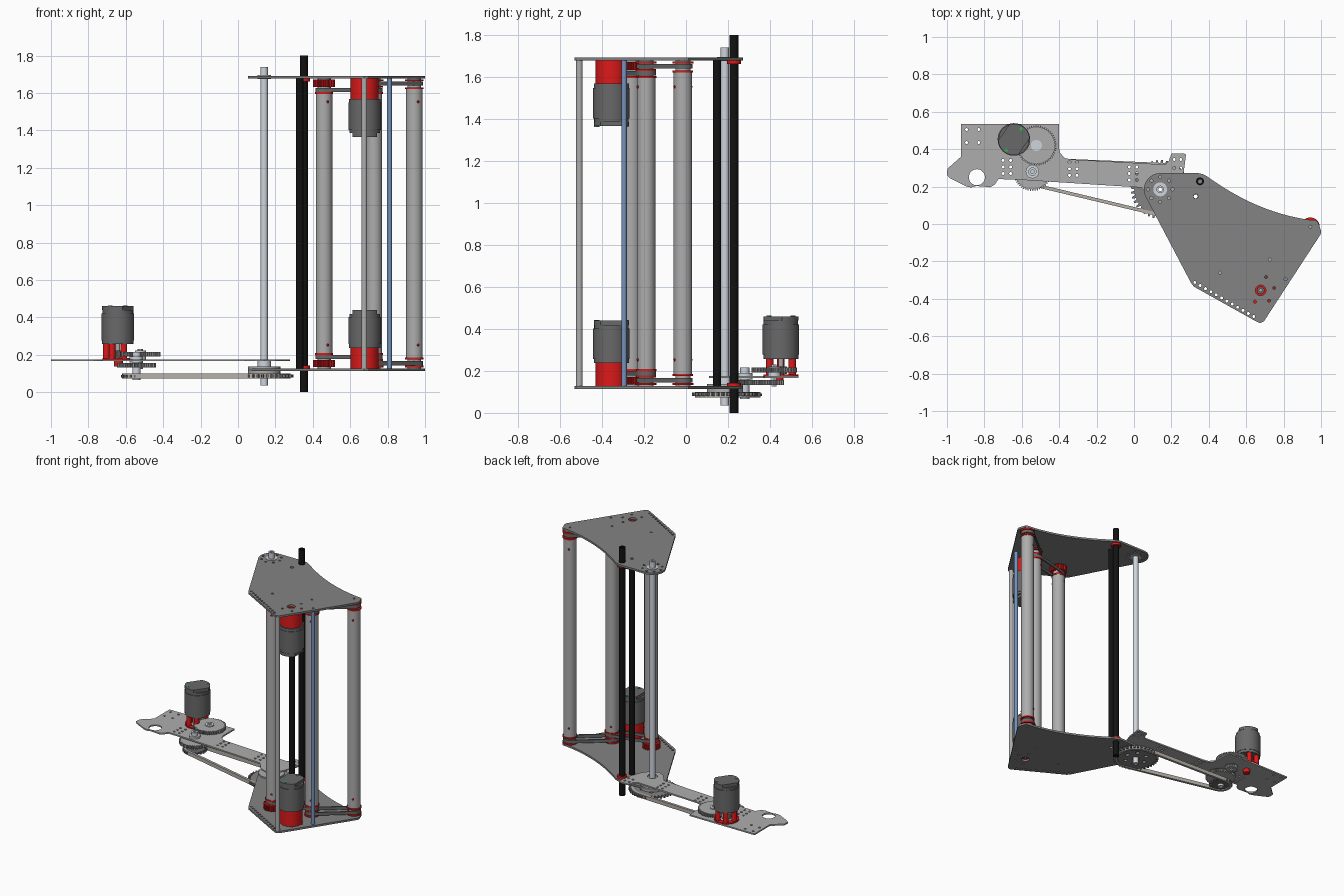
import bpy, bmesh
from math import sin, cos, pi, atan2, acos, hypot, radians
from mathutils import Matrix

if "Cube" in bpy.data.objects:
    bpy.data.objects.remove(bpy.data.objects["Cube"])

MID = 0.9025  # height of the mirror plane between the two roller plates


def material(name, r, g, b):
    m = bpy.data.materials.new(name)
    m.diffuse_color = (r, g, b, 1)
    m.use_nodes = True
    m.node_tree.nodes["Principled BSDF"].inputs["Base Color"].default_value = m.diffuse_color
    return m


RED = material("red", 0.72, 0.01, 0.01)
BLACK = material("black", 0.006, 0.006, 0.006)
BLUE = material("blue", 0.18, 0.29, 0.5)
DARK = material("dark_grey", 0.14, 0.14, 0.14)
PLATE = material("plate_grey", 0.23, 0.23, 0.23)
ALU = material("aluminium", 0.42, 0.42, 0.42)
PALE = material("pale_tube", 0.62, 0.66, 0.72)
BELT = material("chain", 0.46, 0.43, 0.39)
GREEN = material("green", 0.05, 0.4, 0.08)


def arc(x, y, r, a0, a1, n=12):
    return [(x + r * cos(a0 + (a1 - a0) * i / n), y + r * sin(a0 + (a1 - a0) * i / n)) for i in range(n + 1)]


def circle(x, y, r, n=32):
    return arc(x, y, r, 0, 2 * pi, n)[:-1]


def holes(points, r=0.008):
    return [circle(x, y, r, 10) for x, y in points]


def row(a, b, n):
    return [(a[0] + (b[0] - a[0]) * i / (n - 1), a[1] + (b[1] - a[1]) * i / (n - 1)) for i in range(n)]


def teeth(x, y, r, depth, n):
    pts = []
    for i in range(n):
        for f, rr in ((0, r - depth), (0.3, r - depth), (0.5, r), (0.8, r)):
            a = 2 * pi * (i + f) / n
            pts.append((x + rr * cos(a), y + rr * sin(a)))
    return pts


def hull(c1, r1, c2, r2):
    dx, dy = c2[0] - c1[0], c2[1] - c1[1]
    a, b = atan2(dy, dx), acos((r1 - r2) / hypot(dx, dy))
    return arc(*c1, r1, a + b, a + 2 * pi - b, 24) + arc(*c2, r2, a - b, a + b, 24)


def solid(name, loops, z0, z1, mat=None, mirror=False):
    """Extrude flat loops (outlines and holes) from z0 to z1, optionally mirrored to the top plate."""
    cu = bpy.data.curves.new(name, 'CURVE')
    cu.dimensions, cu.fill_mode, cu.extrude = '2D', 'BOTH', (z1 - z0) / 2
    for loop in loops:
        s = cu.splines.new('POLY')
        s.points.add(len(loop) - 1)
        for p, (x, y) in zip(s.points, loop):
            p.co = (x, y, 0, 1)
        s.use_cyclic_u = True
    tmp = bpy.data.objects.new(name + "_tmp", cu)
    bpy.context.collection.objects.link(tmp)
    dg = bpy.context.evaluated_depsgraph_get()
    me = bpy.data.meshes.new_from_object(tmp.evaluated_get(dg))
    bpy.data.objects.remove(tmp)
    bpy.data.curves.remove(cu)
    me.transform(Matrix.Translation((0, 0, (z0 + z1) / 2 - MID)))
    bm = bmesh.new()
    bm.from_mesh(me)
    bmesh.ops.remove_doubles(bm, verts=bm.verts, dist=1e-5)
    bmesh.ops.recalc_face_normals(bm, faces=bm.faces)
    bm.to_mesh(me)
    bm.free()
    me.shade_smooth()
    me.set_sharp_from_angle(angle=radians(30))
    me.materials.clear()
    if mat:
        me.materials.append(mat)
    ob = bpy.data.objects.new(name, me)
    ob.location.z = MID
    bpy.context.collection.objects.link(ob)
    if mirror:
        mod = ob.modifiers.new("mirror", 'MIRROR')
        mod.use_axis = (False, False, True)
        mod.use_mirror_merge = False
    return ob


PIVOT, TUBE_A, TUBE_B = (0.14, 0.185), (0.353, 0.228), (0.33, 0.148)
LEFT, MIDDLE, RIGHT, MOTOR = (0.46, -0.26), (0.727, -0.19), (0.943, -0.015), (0.677, -0.355)
SHAFT1, SHAFT2, DRIVE = (-0.522, 0.42), (-0.543, 0.28), (-0.642, 0.452)

# Top and bottom roller plates
curve = [((1-t)**2 * 0.39 + 2*t*(1-t) * 0.66 + t*t * 0.94, (1-t)**2 * 0.255 + 2*t*(1-t) * 0.06 + t*t * 0.022)
         for t in [i / 14 for i in range(15)]]
outline = (arc(*PIVOT, 0.087, pi / 2, pi * 1.16) + [(0.305, -0.315), (0.32, -0.335), (0.655, -0.522), (0.675, -0.53),
           (0.695, -0.52), (0.998, -0.055), (1.0, -0.035), (0.983, 0.012), (0.97, 0.02)] + curve[::-1]
           + [(0.37, 0.266), (0.345, 0.272)])
spots = row((0.325, -0.312), (0.64, -0.495), 12) + [(0.706, -0.283), (0.749, -0.342), (0.722, -0.41), (0.647, -0.415)]
spots += [LEFT, MIDDLE, RIGHT, (0.81, -0.295)] + circle(*PIVOT, 0.066, 8)
solid("roller_plate", [outline, circle(*MOTOR, 0.028), circle(*TUBE_B, 0.012), circle(*PIVOT, 0.034)] + holes(spots),
      0.113, 0.127, PLATE, True)

# Arm plate
arm = [(-0.925, 0.535), (-0.925, 0.36), (-0.998, 0.295), (-1.0, 0.26), (-0.985, 0.245), (-0.895, 0.2), (-0.87, 0.195),
       (-0.845, 0.203), (-0.8, 0.2), (-0.77, 0.196), (-0.745, 0.21), (-0.725, 0.24), (-0.62, 0.237), (0.04, 0.195),
       (0.09, 0.13), (0.14, 0.11), (0.2, 0.135), (0.235, 0.185), (0.265, 0.27), (0.278, 0.37), (0.27, 0.376),
       (0.2, 0.376), (0.185, 0.335), (0.165, 0.318), (-0.33, 0.345), (-0.37, 0.352), (-0.395, 0.38), (-0.402, 0.41),
       (-0.402, 0.535)]
spots = [(x, y) for x in (-0.895, -0.83) for y in (0.435, 0.505)]
for x0, y0 in ((-0.7, 0.27), (-0.345, 0.26), (-0.025, 0.235)):
    spots += [(x0 + dx, y0 + dy) for dx in (0, 0.04) for dy in (0, 0.035, 0.07)]
spots += [(x, y) for x in (0.215, 0.25) for y in (0.3, 0.345)]
solid("arm_plate", [arm, circle(-0.84, 0.25, 0.043), circle(*PIVOT, 0.034)] + holes(spots), 0.166, 0.176, ALU)

# Vertical tubes and bars
solid("pivot_tube", [circle(*PIVOT, 0.02), circle(*PIVOT, 0.011, 6)], 0.035, 1.74, PALE)
solid("long_black_tube", [circle(*TUBE_A, 0.021), circle(*TUBE_A, 0.011)], 0, 1.8, BLACK)
solid("short_black_tube", [circle(*TUBE_B, 0.019), circle(*TUBE_B, 0.011)], 0.126, 1.679, BLACK)
solid("blue_bar", [circle(0.81, -0.295, 0.013)], 0.126, 1.679, BLUE)
solid("corner_bar", [circle(0.675, -0.508, 0.016)], 0.126, 1.679, ALU)
solid("tube_collar", [circle(*TUBE_A, 0.033), circle(*TUBE_A, 0.02)], 0.127, 0.143, RED, True)
solid("pivot_bearing", [circle(*PIVOT, 0.037), circle(*PIVOT, 0.02)], 0.11, 0.13, PALE, True)

# Rollers with their end flanges, pulleys and set screws
for name, (x, y), z in (("left", LEFT, 0.2), ("middle", MIDDLE, 0.2), ("right", RIGHT, 0.175)):
    solid(name + "_roller", [circle(x, y, 0.044, 40)], z + 0.01, 2 * MID - z - 0.01, ALU)
    solid(name + "_roller_core", [circle(x, y, 0.036)], 0.127, z, ALU, True)
    solid(name + "_roller_flange", [circle(x, y, 0.049)], z, z + 0.01, RED, True)
    me = bpy.data.meshes.new(name + "_roller_screws")
    bm = bmesh.new()
    for zz in (-0.65, 0.65):
        for side in (-1, 1):
            bmesh.ops.create_uvsphere(bm, u_segments=8, v_segments=6, radius=0.007,
                                      matrix=Matrix.Translation((x - side * 0.02, y + side * 0.039, zz)))
    bm.to_mesh(me)
    bm.free()
    me.materials.append(RED)
    screws = bpy.data.objects.new(me.name, me)
    screws.location.z = MID
    bpy.context.collection.objects.link(screws)
solid("left_drive_pulley", [teeth(*LEFT, 0.06, 0.008, 24)], 0.134, 0.172, RED, True)
for name, c in (("middle", MIDDLE), ("right", RIGHT)):
    solid(name + "_lower_flange", [circle(*c, 0.05)], 0.132, 0.142, RED, True)
solid("middle_centre_flange", [circle(*MIDDLE, 0.048)], 0.168, 0.177, RED, True)

# Roller belts
solid("outer_belt", [hull(MIDDLE, 0.046, RIGHT, 0.046), hull(MIDDLE, 0.036, RIGHT, 0.036)], 0.144, 0.166, DARK, True)
solid("inner_belt", [hull(LEFT, 0.046, MIDDLE, 0.046), hull(LEFT, 0.036, MIDDLE, 0.036)], 0.178, 0.199, DARK, True)


# Motors: ribbed body, narrower cap, terminals
def motor(name, c, z, turn, mirror):
    x, y = c
    ends = arc(0, 0, 0.084, -0.9, 0.9) + arc(0, 0, 0.084, pi - 0.9, pi + 0.9)
    cap = [(x + u * cos(turn) - v * sin(turn), y + u * sin(turn) + v * cos(turn)) for u, v in ends]
    solid(name + "_base", [circle(x, y, 0.084, 40)], z, z + 0.02, DARK, mirror)
    solid(name + "_body", [circle(x, y, 0.087, 40)], z + 0.02, z + 0.165, DARK, mirror)
    solid(name + "_neck", [circle(x, y, 0.082, 40)], z + 0.165, z + 0.182, DARK, mirror)
    solid(name + "_cap", [cap], z + 0.182, z + 0.203, DARK, mirror)
    tips = [circle(x + s * 0.07 * cos(turn), y + s * 0.07 * sin(turn), 0.012, 4) for s in (-1, 1)]
    solid(name + "_terminals", tips, z + 0.19, z + 0.206, GREEN, mirror)


motor("roller_motor", MOTOR, 0.237, pi / 2, True)
solid("motor_mount", [circle(*MOTOR, 0.075, 40), circle(*MOTOR, 0.018)], 0.127, 0.237, RED, True)
solid("motor_shaft", [circle(*MOTOR, 0.011, 6)], 0.127, 0.237, ALU, True)
motor("arm_motor", DRIVE, 0.257, radians(55), False)
solid("arm_motor_posts", [circle(*p, 0.018, 16) for p in circle(*DRIVE, 0.062, 6) if p[0] < -0.6], 0.176, 0.257, RED)
solid("arm_motor_ring", [circle(*DRIVE, 0.083), circle(*DRIVE, 0.045)], 0.176, 0.184, RED)
solid("arm_motor_boss", [circle(-0.64, 0.44, 0.024)], 0.138, 0.166, RED)

# Arm gear train
solid("drive_pinion", [teeth(*DRIVE, 0.03, 0.008, 12)], 0.186, 0.222, ALU)
solid("arm_motor_shaft", [circle(*DRIVE, 0.012)], 0.16, 0.257, ALU)
solid("large_gear", [teeth(*SHAFT1, 0.108, 0.01, 54), circle(*SHAFT1, 0.015, 6)], 0.192, 0.215, ALU)
solid("large_gear_hub", [circle(*SHAFT1, 0.03), circle(*SHAFT1, 0.012, 6)], 0.176, 0.222, PALE)
solid("first_shaft", [circle(*SHAFT1, 0.014, 6)], 0.125, 0.23, PALE)
solid("second_pinion", [teeth(*SHAFT1, 0.046, 0.009, 18)], 0.133, 0.156, ALU)
solid("second_gear", [teeth(*SHAFT2, 0.104, 0.01, 50), circle(*SHAFT2, 0.015, 6)], 0.133, 0.156, ALU)
solid("second_shaft", [circle(*SHAFT2, 0.022), circle(*SHAFT2, 0.01, 6)], 0.066, 0.215, PALE)
solid("second_shaft_bearing", [circle(*SHAFT2, 0.036)], 0.16, 0.19, PALE)

# Chain drive to the pivot
solid("small_sprocket", [teeth(*SHAFT2, 0.082, 0.018, 20)], 0.08, 0.092, DARK)
solid("pivot_sprocket", [teeth(*PIVOT, 0.157, 0.02, 36), circle(*PIVOT, 0.022)]
      + [circle(*p, 0.014, 14) for p in circle(*PIVOT, 0.075, 6)], 0.08, 0.096, PLATE)
solid("chain", [hull(SHAFT2, 0.076, PIVOT, 0.142), hull(SHAFT2, 0.058, PIVOT, 0.124)], 0.073, 0.1, BELT)
solid("pivot_lower_disc", [circle(*PIVOT, 0.086), circle(*PIVOT, 0.02)], 0.1, 0.113, ALU)
solid("pivot_upper_disc", [circle(*PIVOT, 0.086), circle(*PIVOT, 0.02)], 0.127, 0.137, ALU)
solid("pivot_spacer", [circle(*PIVOT, 0.036), circle(*PIVOT, 0.02)], 0.137, 0.166, PALE)
